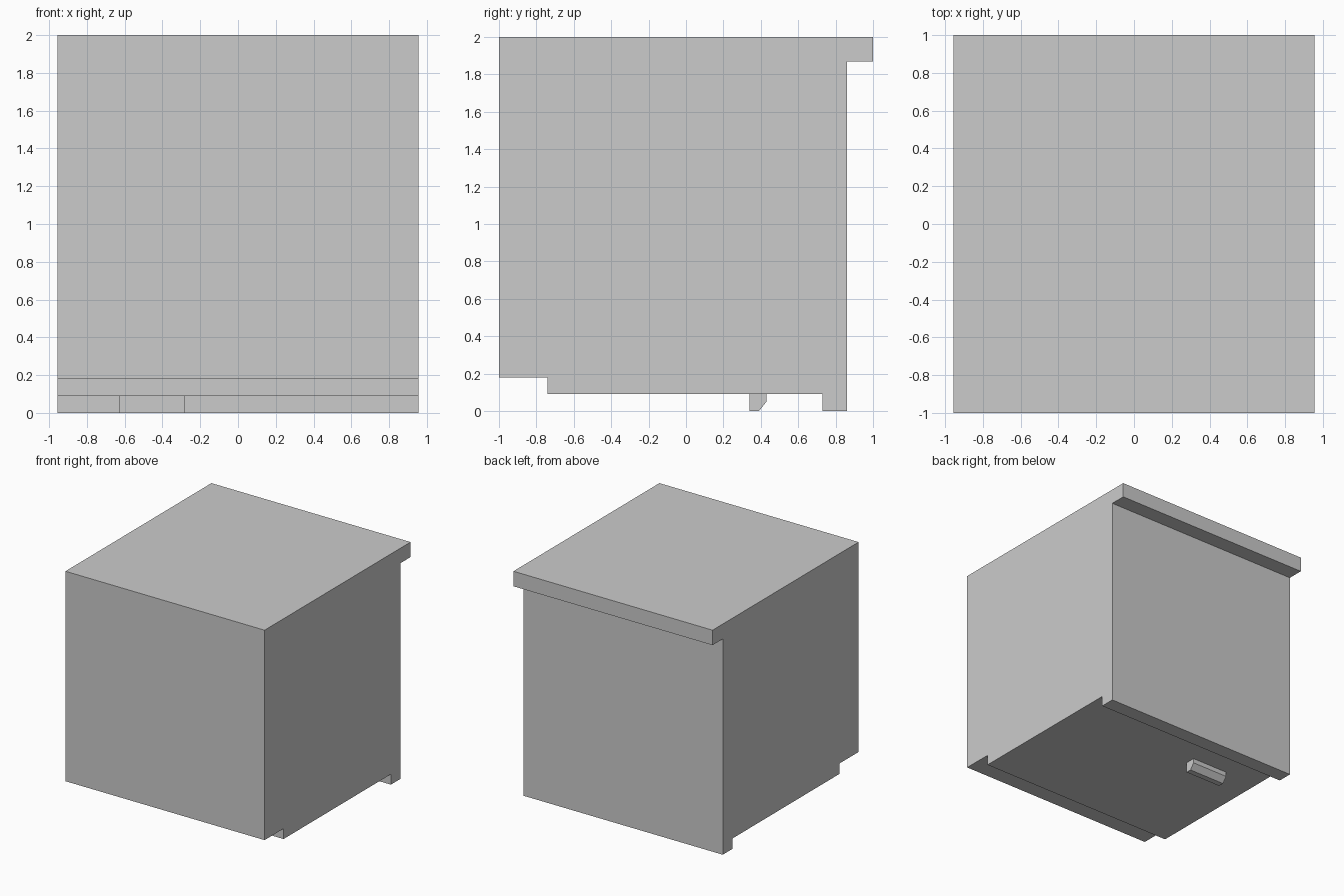
import bpy, bmesh
from mathutils import Vector

if "Cube" in bpy.data.objects:
    bpy.data.objects.remove(bpy.data.objects["Cube"])

HALF_W = 0.955

# Side outlines (y, z): stepped block with a top lip and a bottom flange, and a small cleat
BLOCK = [(-1, 2), (-1, 0.18), (-0.74, 0.18), (-0.74, 0.09), (0.73, 0.09), (0.73, 0),
         (0.86, 0), (0.86, 1.87), (1, 1.87), (1, 2)]
CLEAT = [(0.34, 0.09), (0.34, 0), (0.39, 0), (0.43, 0.05), (0.43, 0.09)]

# Fracture planes under the top chunk: z = a + b*x + c*y
CRACKS = {
    "right_chunk": (0.626, 1.0, 0.581),
    "back_chunk": (0.953, 0.325, 0.59),
    "front_chunk": (0.438, -0.25, -0.56),
    "middle_chunk": (0.888, -0.12, 0.073),
}


def add_prism(bm, outline, x0, x1):
    """Extrude a side outline along x."""
    face = bm.faces.new([bm.verts.new((x0, y, z)) for y, z in outline])
    ext = bmesh.ops.extrude_face_region(bm, geom=[face], use_keep_orig=True)
    moved = [v for v in ext["geom"] if isinstance(v, bmesh.types.BMVert)]
    bmesh.ops.translate(bm, vec=(x1 - x0, 0, 0), verts=moved)


def cut(bm, a, n):
    """Keep the part where a + n.p <= 0 and cap the cut."""
    n = Vector(n)
    bmesh.ops.bisect_plane(bm, geom=bm.verts[:] + bm.edges[:] + bm.faces[:], dist=1e-5,
                           plane_co=n * (-a / n.length_squared), plane_no=n,
                           clear_outer=True)
    rim = [e for e in bm.edges if e.is_boundary]
    if rim:
        bmesh.ops.holes_fill(bm, edges=rim, sides=0)


def chunk(name, cuts):
    """Whole block trimmed by a list of planes."""
    bm = bmesh.new()
    add_prism(bm, BLOCK, -HALF_W, HALF_W)
    add_prism(bm, CLEAT, -0.63, -0.28)
    bmesh.ops.recalc_face_normals(bm, faces=bm.faces[:])
    for a, n in cuts:
        cut(bm, a, n)
    bmesh.ops.recalc_face_normals(bm, faces=bm.faces[:])
    mesh = bpy.data.meshes.new(name)
    bm.to_mesh(mesh)
    bm.free()
    bpy.context.collection.objects.link(bpy.data.objects.new(name, mesh))


# Top chunk lies above every crack plane
chunk("top_chunk", [(a, (b, c, -1)) for a, b, c in CRACKS.values()])

# Lower chunks lie below their own plane, split by walls where two planes meet
for name, (a, b, c) in CRACKS.items():
    walls = [(p - a, (q - b, r - c, 0)) for other, (p, q, r) in CRACKS.items() if other != name]
    chunk(name, [(-a, (-b, -c, 1))] + walls)
